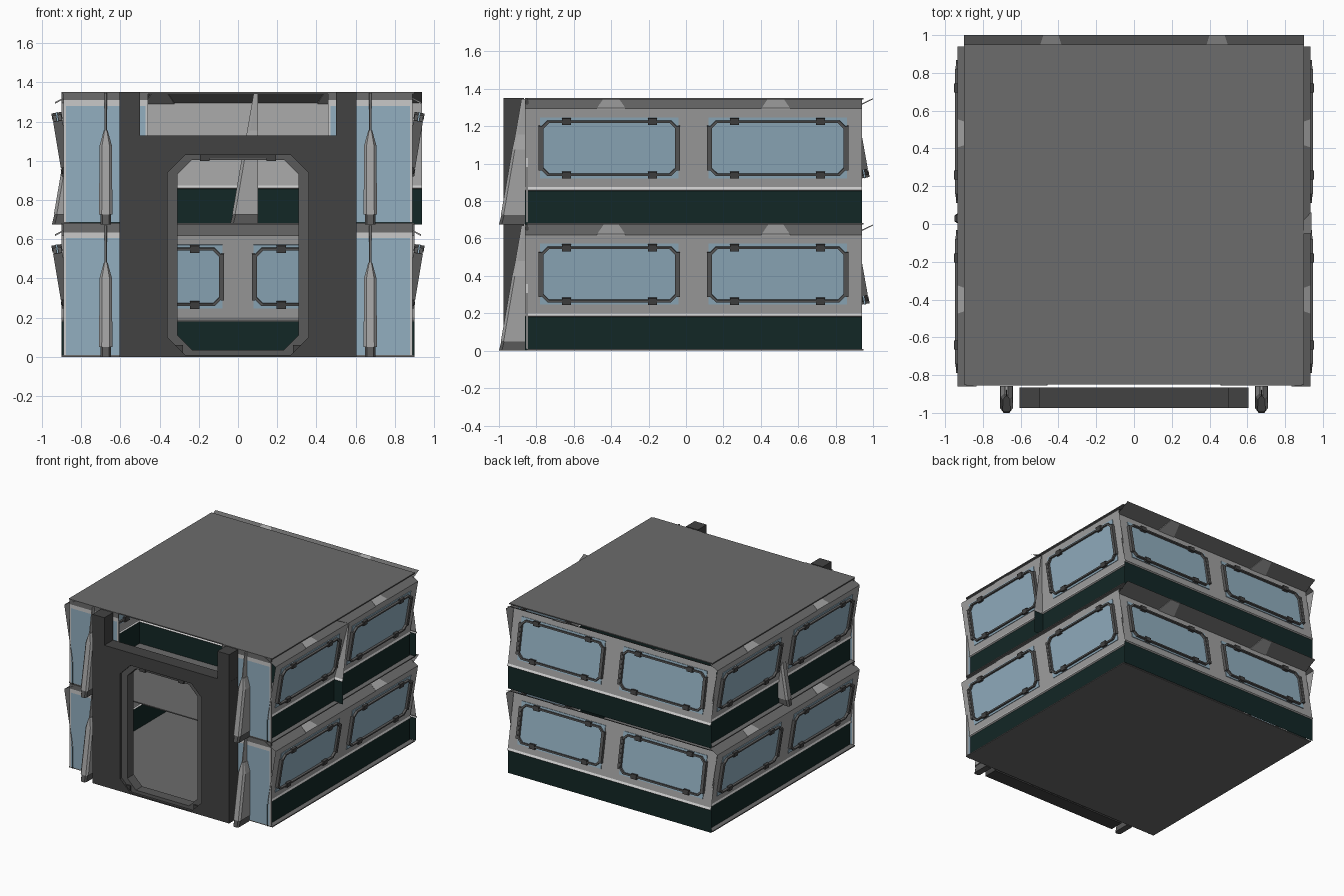
import bpy, bmesh, math
from mathutils import Matrix, Vector

cube = bpy.data.objects.get("Cube")
if cube:
    bpy.data.objects.remove(cube)


def material(name, r, g, b):
    m = bpy.data.materials.new(name)
    m.use_nodes = True
    m.diffuse_color = (r, g, b, 1)
    m.node_tree.nodes["Principled BSDF"].inputs["Base Color"].default_value = (r, g, b, 1)
    return m


WALL = material("wall grey", .36, .36, .36)
DECK = material("deck grey", .15, .15, .15)
GATE = material("charcoal", .055, .055, .055)
GREEN = material("dark green", .006, .02, .019)
GLASS = material("blue glass", .29, .43, .53)
RIM = material("rim grey", .1, .1, .1)
TRIM = material("pale trim", .58, .58, .58)

H = .675            # storey height
I = Matrix.Identity(4)


def T(x, y, z):
    return Matrix.Translation((x, y, z))


def R(deg, axis='Z'):
    return Matrix.Rotation(math.radians(deg), 4, axis)


def build(name, verts, faces, mats, matrix=I, index=None, closed=True):
    bm = bmesh.new()
    vs = [bm.verts.new(matrix @ Vector(v)) for v in verts]
    for k, f in enumerate(faces):
        face = bm.faces.new([vs[i] for i in f])
        face.material_index = index[k] if index else 0
    if closed:
        bmesh.ops.recalc_face_normals(bm, faces=bm.faces)
    me = bpy.data.meshes.new(name)
    bm.to_mesh(me)
    bm.free()
    for m in mats:
        me.materials.append(m)
    ob = bpy.data.objects.new(name, me)
    bpy.context.collection.objects.link(ob)
    return ob


def loft(name, loops, mat, matrix=I, cap=True):
    """Skin a stack of equal loops."""
    n = len(loops[0])
    verts = [p for l in loops for p in l]
    faces = [(k * n + i, k * n + (i + 1) % n, (k + 1) * n + (i + 1) % n, (k + 1) * n + i)
             for k in range(len(loops) - 1) for i in range(n)]
    if cap:
        faces += [tuple(range(n)), tuple(range(len(verts) - n, len(verts)))]
    return build(name, verts, faces, [mat], matrix)


def box(name, x0, x1, y0, y1, z0, z1, mat, matrix=I):
    rect = [(x0, y0), (x1, y0), (x1, y1), (x0, y1)]
    return loft(name, [[(x, y, z) for x, y in rect] for z in (z0, z1)], mat, matrix)


def octagon(w, h, c, y):
    """Chamfered rectangle in the xz plane."""
    return [(-w, y, -h + c), (-w + c, y, -h), (w - c, y, -h), (w, y, -h + c),
            (w, y, h - c), (w - c, y, h), (-w + c, y, h), (-w, y, h - c)]


def ring(name, outer, inner, y0, y1, mat, matrix=I, inner_shift=0):
    def loop(s, y, dz=0):
        return [(a, b, c + dz) for a, b, c in octagon(*s, y)]
    loops = [loop(outer, y0), loop(outer, y1), loop(inner, y1, inner_shift),
             loop(inner, y0, inner_shift), loop(outer, y0)]
    ob = loft(name, loops, mat, matrix, cap=False)
    bm = bmesh.new()
    bm.from_mesh(ob.data)
    bmesh.ops.remove_doubles(bm, verts=bm.verts, dist=1e-5)
    bmesh.ops.recalc_face_normals(bm, faces=bm.faces)
    bm.to_mesh(ob.data)
    bm.free()


def window(name, matrix):
    box(name + "_glass", -.37, .37, -.005, .005, -.165, .165, GLASS, matrix)
    ring(name + "_rim", (.365, .15, .035), (.352, .138, .03), -.022, .022, RIM, matrix)
    for s in (-1, 1):
        box(name + "_side_bar", s * .37 - .008, s * .37 + .008, -.024, .024, -.12, .12, RIM, matrix)
        for t in (-1, 1):
            box(name + "_hinge", s * .23 - .024, s * .23 + .024, -.026, .026,
                t * .145 - .018, t * .145 + .018, GATE, matrix)


def wall(name, profile, matrix, windows=True):
    """Sheet wall swept along x from an (out, z) profile."""
    n = len(profile)
    verts = [(u, o, z) for u in (-.9, .9) for o, z in profile]
    faces = [(n + i, i, i + 1, n + i + 1) for i in range(n - 1)]
    build(name, verts, faces, [GREEN, TRIM, WALL, DECK], matrix, [0, 1, 1, 2, 3], closed=False)
    (o0, z0), (o1, z1), (o2, z2) = profile[-3:]
    # pale brackets on the sloping cap
    for u in (-.44, .44):
        quad = [(u - .075, o1, z1), (u + .075, o1, z1), (u + .04, o2, z2), (u - .04, o2, z2)]
        loft(name + "_bracket", [[(a, b, min(c + d, H)) for a, b, c in quad]
                                 for d in (-.005, .004)], WALL, matrix)
    if windows:
        slope = (o1 - o0) / (z1 - z0)
        tilt = R(-math.degrees(math.atan(slope)), 'X')
        for u in (-.45, .45):
            window(name + "_window", matrix @ T(u, o0 + slope * (.41 - z0), .41) @ tilt)


def strut(name, matrix):
    """Tapered buttress with a thin fin, leaning in towards the top."""
    def sections(rows):
        return [[(-w, .858, z), (w, .858, z), (w, o - .015, z), (w * .6, o, z),
                 (-w * .6, o, z), (-w, o - .015, z)] for z, w, o in rows]
    loft(name + "_foot", sections([(0, .026, 1), (.06, .026, .985)]), RIM, matrix)
    loft(name, sections([(.05, .034, .99), (.4, .032, .93), (.48, .01, .912)]), WALL, matrix)
    loft(name + "_fin", sections([(.05, .006, .988), (.67, .006, .88)]), WALL, matrix)


SIDE = [(.86, 0), (.86, .18), (.872, .185), (.865, .2), (.935, .62), (.835, H)]
BACK = [(.965, 0), (.965, .18), (.977, .185), (.965, .2), (.89, .62), (1.0, H)]
INNER = [(o - .92, z) for o, z in BACK]

# floors and roof
for name, z in (("ground_floor", 0), ("upper_floor", H), ("roof", 2 * H - .008)):
    box(name, -.9, .9, -.85, .95, z, z + .008, DECK)

for k, storey in enumerate(("lower", "upper")):
    up = T(0, 0, k * H)
    # window walls
    wall(storey + "_left_wall", SIDE, up @ T(0, .04, 0) @ R(-90))
    wall(storey + "_right_wall", SIDE, up @ T(0, .04, 0) @ R(90))
    wall(storey + "_back_wall", BACK, up)
    # glazed front bays
    for s in (-1, 1):
        m = up @ T(s * .675, -.85, 0)
        box(storey + "_front_glass", -.21, .21, -.004, .004, .01, .61, GLASS, m)
        box(storey + "_front_head", -.215, .215, -.006, .006, .605, .635, TRIM, m)
        box(storey + "_front_cap", -.215, .215, -.006, .006, .635, H, DECK, m)
        for e in (-1, 1):
            box(storey + "_front_edge", e * .21 - .006, e * .21 + .006, -.006, .006, .01, .61, TRIM, m)
        strut(storey + "_front_strut", up @ T(s * .675, 0, 0) @ R(180))

# upper partition and its struts
upper = T(0, 0, H)
wall("partition", INNER, upper @ T(.04, .03, 0) @ R(180), windows=False)
strut("partition_end_strut", upper @ T(.05, .03, 0) @ R(90))
strut("partition_middle_strut", upper @ T(.96, -.07, 0) @ R(90))

# gate with chamfered doorway
gate = T(0, 0, .565)
ring("gate_body", (.605, .565, .001), (.36, .51, .09), -.975, -.865, GATE, gate, -.045)
ring("door_jamb", (.36, .51, .09), (.31, .485, .075), -.955, -.875, RIM, T(0, 0, .52))
for s in (-1, 1):
    box("gate_post", s * .5525 - .0525, s * .5525 + .0525, -.975, -.865, 1.13, 2 * H, GATE)
    box("door_catch", s * .17 - .025, s * .17 + .025, -.965, -.87, 1.0, 1.03, GATE)
    box("door_foot", s * .32 - .04, s * .32 + .04, -.965, -.87, 0, .06, GATE)
box("door_header", -.15, .15, -.962, -.87, 1.015, 1.03, GATE)
